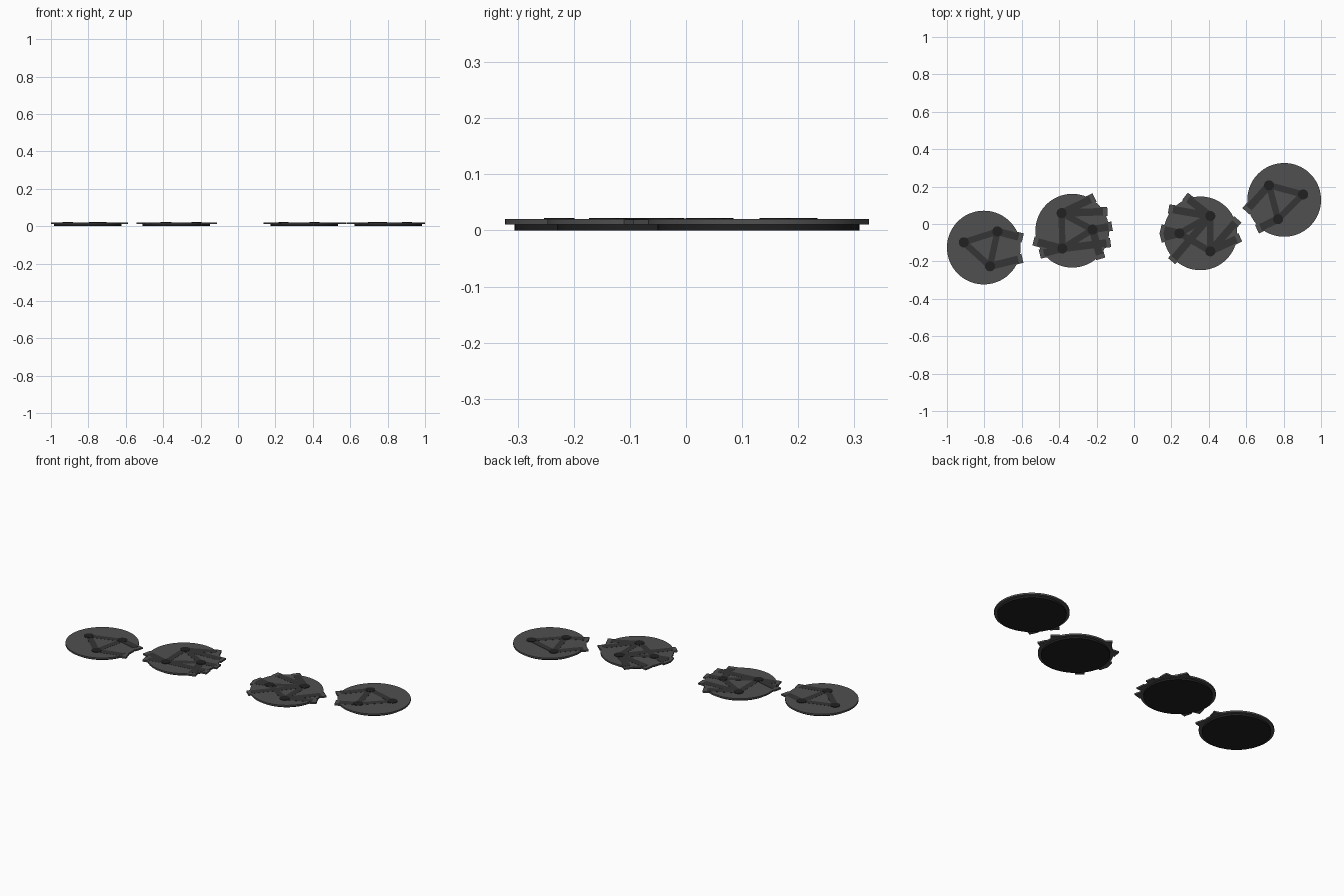
import bpy
from math import atan2
from mathutils import Vector

if "Cube" in bpy.data.objects:
    bpy.data.objects.remove(bpy.data.objects["Cube"])

PLATE_R, BASE_R = 0.197, 0.18


def material(name, v):
    m = bpy.data.materials.new(name)
    m.diffuse_color = (v, v, v, 1)
    m.use_nodes = True
    m.node_tree.nodes["Principled BSDF"].inputs["Base Color"].default_value = m.diffuse_color
    return m


LIGHT = material("plate_grey", 0.08)
DARK = material("track_grey", 0.035)
BLACK = material("base_black", 0.015)


def disc(name, c, r, z0, z1, mat, n=64):
    bpy.ops.mesh.primitive_cylinder_add(vertices=n, radius=r, depth=z1 - z0,
                                        location=(c[0], c[1], (z0 + z1) / 2))
    o = bpy.context.object
    o.name = name
    o.data.materials.append(mat)
    bpy.ops.object.shade_smooth_by_angle()


def bar(name, a, b, w, z0, z1, mat):
    a, b = Vector(a), Vector(b)
    d, m = b - a, (a + b) / 2
    bpy.ops.mesh.primitive_cube_add(size=1, location=(m.x, m.y, (z0 + z1) / 2),
                                    rotation=(0, 0, atan2(d.y, d.x)))
    o = bpy.context.object
    o.name = name
    o.scale = (d.length, w, z1 - z0)
    o.data.materials.append(mat)


def rim_point(c, a, b, r):
    # where the ray a->b leaves the circle of radius r around c
    c, a, b = Vector(c), Vector(a), Vector(b)
    d = (b - a).normalized()
    k = (a - c).dot(d)
    return a + d * (-k + (k * k - (a - c).length_squared + r * r) ** 0.5)


# Each island: centre, three nodes, tracks leaving it (node index, target)
islands = [
    ((-0.803, -0.126), [(-0.91, -0.098), (-0.73, -0.04), (-0.77, -0.226)],
     [(1, (-0.592, -0.076)), (2, (-0.592, -0.182))]),
    ((-0.33, -0.036), [(-0.387, 0.058), (-0.222, -0.03), (-0.383, -0.131)],
     [(0, (-0.215, 0.14)), (0, (-0.14, 0.067)), (1, (-0.12, -0.012)),
      (2, (-0.135, -0.1)), (1, (-0.178, -0.185)),
      (2, (-0.545, -0.088)), (2, (-0.50, -0.16))]),
    ((0.355, -0.05), [(0.243, -0.05), (0.408, 0.043), (0.408, -0.146)],
     [(1, (0.278, 0.143)), (1, (0.16, 0.085)), (0, (0.135, -0.025)),
      (0, (0.145, -0.075)), (1, (0.2, -0.2)),
      (2, (0.553, 0.021)), (2, (0.57, -0.07))]),
    ((0.803, 0.129), [(0.722, 0.207), (0.904, 0.158), (0.77, 0.026)],
     [(0, (0.617, 0.09)), (2, (0.68, -0.017))]),
]

for i, (c, nodes, links) in enumerate(islands, 1):
    # base and wider top plate
    disc(f"base_{i}", c, BASE_R, 0, 0.0105, BLACK, 96)
    disc(f"plate_{i}", c, PLATE_R, 0.0105, 0.02, LIGHT, 96)
    # node studs
    for p in nodes:
        disc(f"node_{i}", p, 0.027, 0.0195, 0.0225, BLACK, 32)
    # tracks joining the three nodes
    for k in range(3):
        bar(f"inner_track_{i}", nodes[k], nodes[(k + 1) % 3], 0.034, 0.0195, 0.0207, DARK)
    # outgoing tracks with tabs overhanging the rim
    for k, t in links:
        rim = rim_point(c, nodes[k], t, PLATE_R - 0.003)
        end = rim_point(c, nodes[k], t, PLATE_R + 0.017)
        inner = rim - (end - rim).normalized() * 0.03
        bar(f"outer_track_{i}", nodes[k], rim, 0.04, 0.0195, 0.0207, DARK)
        bar(f"edge_tab_{i}", inner, end, 0.05, 0.0108, 0.0199, LIGHT)
